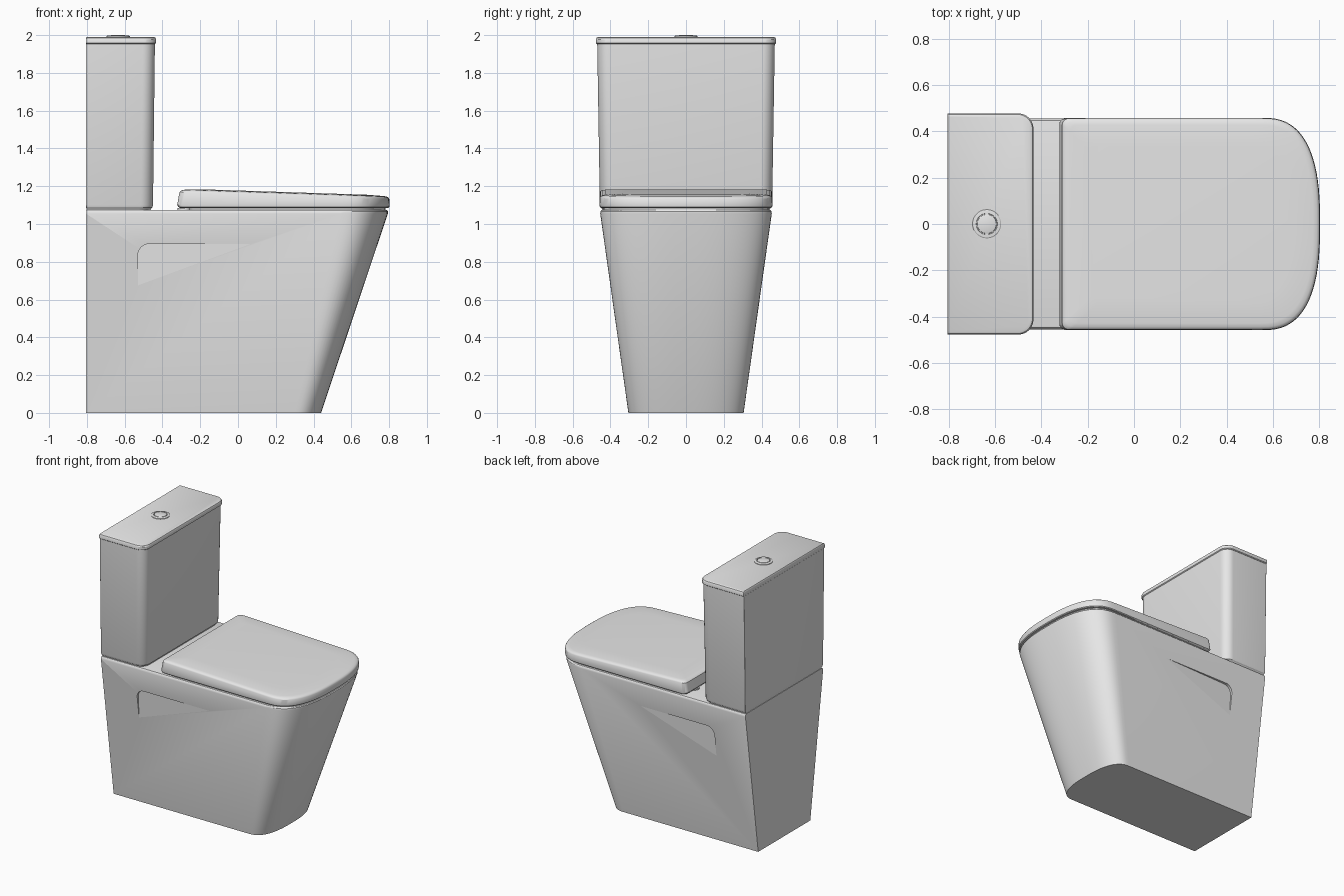
import bpy, bmesh
from math import sin, cos, pi, radians

if "Cube" in bpy.data.objects:
    bpy.data.objects.remove(bpy.data.objects["Cube"])

ceramic = bpy.data.materials.new("grey ceramic")
ceramic.use_nodes = True
GREY = (0.8, 0.8, 0.8, 1)
ceramic.diffuse_color = GREY
ceramic.node_tree.nodes["Principled BSDF"].inputs["Base Color"].default_value = GREY


def outline(xb, xf, w, rx, ry=None, n=2.0, rb=0.0, steps=20):
    """Plan outline, symmetric in y: curved front corners, back corners of radius rb."""
    ry = w if ry is None else ry
    half = []
    for i in range(steps + 1):
        t = pi / 2 * i / steps
        half.append((xf - rx + rx * max(cos(t), 0) ** (2 / n),
                     w - ry + ry * sin(t) ** (2 / n)))
    if rb:
        for i in range(7):
            t = pi / 2 * (1 + i / 6)
            half.append((xb + rb + rb * cos(t), w - rb + rb * sin(t)))
    else:
        half.append((xb, w))
    return half + [(x, -y) for x, y in reversed(half) if y > 1e-6]


def finish(name, bm, angle=30):
    bmesh.ops.recalc_face_normals(bm, faces=bm.faces)
    mesh = bpy.data.meshes.new(name)
    bm.to_mesh(mesh)
    bm.free()
    mesh.materials.append(ceramic)
    ob = bpy.data.objects.new(name, mesh)
    bpy.context.collection.objects.link(ob)
    smooth(ob, angle)
    return ob


def smooth(ob, angle):
    bpy.ops.object.select_all(action='DESELECT')
    ob.select_set(True)
    bpy.context.view_layer.objects.active = ob
    bpy.ops.object.shade_smooth_by_angle(angle=radians(angle))


def loft(name, rings, angle=30):
    """Skin a list of (outline, height); height may be a function of x."""
    bm = bmesh.new()
    loops = [[bm.verts.new((x, y, z(x) if callable(z) else z)) for x, y in pts]
             for pts, z in rings]
    for a, b in zip(loops, loops[1:]):
        for i in range(len(a)):
            j = (i + 1) % len(a)
            bm.faces.new((a[i], a[j], b[j], b[i]))
    bm.faces.new(loops[0])
    bm.faces.new(loops[-1])
    return finish(name, bm, angle)


BACK = -0.805
RIM = 1.075


# Pan: tapered body with a softened top edge
def pan_ring(z, d=0.0):
    f = z / RIM
    return outline(BACK, 0.44 + 0.36 * f - d, 0.305 + 0.152 * f - d,
                   0.14 + 0.11 * f, n=2.6), z


pan = loft("pan", [pan_ring(0), pan_ring(1.055), pan_ring(1.067, 0.004),
                   pan_ring(1.073, 0.01), pan_ring(RIM, 0.018)])


# Finger recesses: wedge cutters that fade out forwards and downwards
def side_y(z):
    return 0.305 + 0.152 * z / RIM


def recess_cutter(side):
    x0, top, r = -0.53, 0.895, 0.06
    plan = [(x0, 0.6)]
    for i in range(9):
        t = pi - pi / 2 * i / 8
        plan.append((x0 + r + r * cos(t), top - r + r * sin(t)))
    plan += [(0.25, top), (0.25, 0.6)]
    bm = bmesh.new()
    inner, outer = [], []
    for x, z in plan:
        depth = 0.02 * (1 - (x - x0) / 0.6 - (top - z) / 0.22)
        inner.append(bm.verts.new((x, side * (side_y(z) - depth), z)))
        outer.append(bm.verts.new((x, side * 0.7, z)))
    bm.faces.new(inner)
    bm.faces.new(outer)
    for i in range(len(plan)):
        j = (i + 1) % len(plan)
        bm.faces.new((inner[i], inner[j], outer[j], outer[i]))
    cutter = finish("recess_cutter", bm)
    cutter.hide_render = True
    return cutter


cutters = [recess_cutter(s) for s in (-1, 1)]
for c in cutters:
    mod = pan.modifiers.new("recess", 'BOOLEAN')
    mod.operation = 'DIFFERENCE'
    mod.solver = 'EXACT'
    mod.object = c
bpy.context.view_layer.update()
carved = bpy.data.meshes.new_from_object(
    pan.evaluated_get(bpy.context.evaluated_depsgraph_get()))
pan.modifiers.clear()
pan.data = carved
for c in cutters:
    bpy.data.objects.remove(c)
smooth(pan, 30)


# Cistern: slightly flared tank with rounded front corners
def tank_ring(z, xf, w, d=0.0):
    return outline(BACK + d / 4, xf - d, w - d, 0.065, 0.065, rb=0.004, steps=10), z


loft("cistern", [tank_ring(RIM - 0.005, -0.45, 0.455, 0.014),
                 tank_ring(1.082, -0.45, 0.455, 0.01),
                 tank_ring(1.088, -0.45, 0.455, 0.003),
                 tank_ring(1.1, -0.45, 0.456),
                 tank_ring(1.955, -0.44, 0.47)])
loft("cistern_lid", [tank_ring(1.953, -0.434, 0.477, 0.006),
                     tank_ring(1.958, -0.434, 0.477),
                     tank_ring(1.978, -0.434, 0.477),
                     tank_ring(1.986, -0.434, 0.477, 0.004),
                     tank_ring(1.99, -0.434, 0.477, 0.012)])


# Flush button: stepped disc lathed from a radius and height profile
def disc(r, z):
    return [(-0.635 + r * cos(2 * pi * i / 40), r * sin(2 * pi * i / 40))
            for i in range(40)], z


loft("flush_button", [disc(0.062, 1.985), disc(0.062, 1.994), disc(0.058, 1.997),
                      disc(0.046, 1.998), disc(0.045, 1.993), disc(0.042, 1.993),
                      disc(0.041, 1.998), disc(0.036, 2.0)])


# Seat cover: sloping, softly crowned slab with an undercut back edge
def cover_ring(z, xb, d=0.0, tilt=0.0):
    pts = outline(xb + d, 0.803 - d, 0.458 - d, 0.25 - d / 2, n=2.6, rb=0.03)
    return pts, lambda x: z + tilt * (0.8 - x)


loft("seat_cover", [cover_ring(1.085, -0.312, 0.008),
                    cover_ring(1.09, -0.318, 0.002),
                    cover_ring(1.1, -0.322),
                    cover_ring(1.132, -0.312, 0.002, 0.033),
                    cover_ring(1.139, -0.309, 0.006, 0.033),
                    cover_ring(1.144, -0.306, 0.014, 0.033),
                    cover_ring(1.147, -0.304, 0.03, 0.033),
                    cover_ring(1.151, -0.304, 0.12, 0.033)])

# Seat pad: narrow shadow gap between cover and pan
loft("seat_pad", [cover_ring(RIM - 0.005, -0.28, 0.022), cover_ring(1.088, -0.28, 0.022)])

# Hinges: short barrels behind the cover with a foot on the pan
for side, label in ((1, "left"), (-1, "right")):
    bm = bmesh.new()
    ends = []
    for y in (0.24, 0.375):
        ends.append([bm.verts.new((-0.293 + 0.024 * cos(2 * pi * i / 20), side * y,
                                   1.1 + 0.02 * sin(2 * pi * i / 20))) for i in range(20)])
        bm.faces.new(ends[-1])
    for i in range(20):
        j = (i + 1) % 20
        bm.faces.new((ends[0][i], ends[0][j], ends[1][j], ends[1][i]))
    finish(label + "_hinge", bm)
    foot = [(-0.285 + 0.035 * cos(2 * pi * i / 24),
             side * 0.31 + 0.035 * sin(2 * pi * i / 24)) for i in range(24)]
    loft(label + "_hinge_foot", [(foot, RIM - 0.005), (foot, 1.084)])
